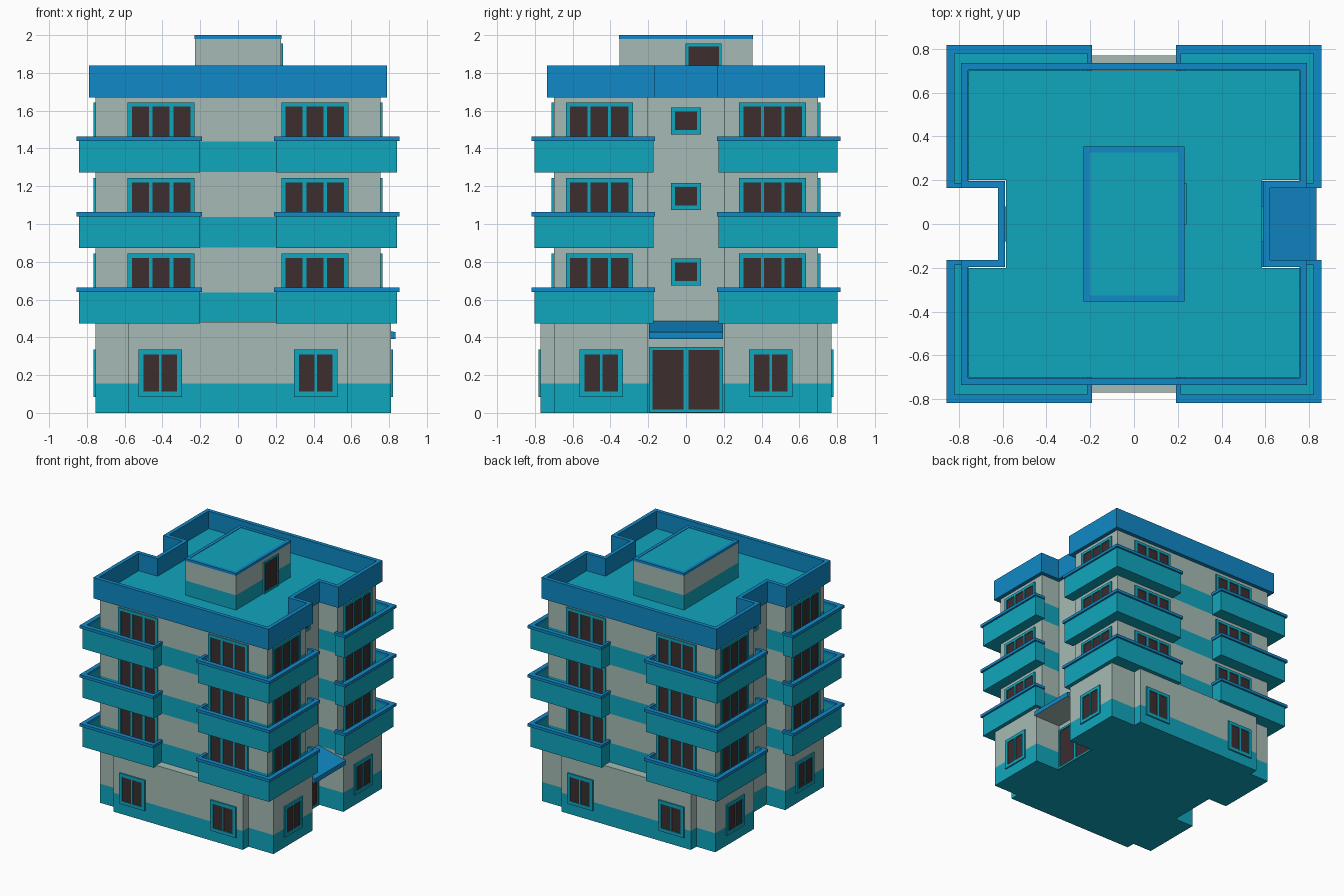
import bpy, bmesh

if "Cube" in bpy.data.objects:
    bpy.data.objects.remove(bpy.data.objects["Cube"])

def mat(name, c):
    m = bpy.data.materials.new(name)
    m.diffuse_color = (*c, 1)
    m.use_nodes = True
    m.node_tree.nodes["Principled BSDF"].inputs["Base Color"].default_value = m.diffuse_color
    return m

MATS = [mat("teal_paint", (0.005, 0.38, 0.51)), mat("pale_grey_wall", (0.38, 0.50, 0.465)),
        mat("blue_trim", (0.005, 0.25, 0.57)), mat("dark_glass", (0.045, 0.026, 0.028))]
TEAL, GREY, BLUE, DARK = range(4)

def finish(name, bm):
    bmesh.ops.recalc_face_normals(bm, faces=bm.faces[:])
    me = bpy.data.meshes.new(name)
    for m in MATS:
        me.materials.append(m)
    bm.to_mesh(me)
    bm.free()
    ob = bpy.data.objects.new(name, me)
    bpy.context.collection.objects.link(ob)
    return ob

def prism(name, poly, levels, cols, top, bottom, rule=None):
    """Stack an outline through several heights, one colour per storey band."""
    bm = bmesh.new()
    rings = [[bm.verts.new((x, y, z)) for x, y in poly] for z in levels]
    n = len(poly)
    bm.faces.new(rings[0]).material_index = bottom
    bm.faces.new(rings[-1]).material_index = top
    for k, c in enumerate(cols):
        for i in range(n):
            j = (i + 1) % n
            f = bm.faces.new((rings[k][i], rings[k][j], rings[k+1][j], rings[k+1][i]))
            f.material_index = rule(poly[i], poly[j], c) if rule else c
    return finish(name, bm)

def ring(name, outer, inner, z0, z1, col):
    """Closed band between two matching outlines."""
    bm = bmesh.new()
    loops = [[bm.verts.new((x, y, z)) for x, y in p]
             for p, z in ((outer, z0), (outer, z1), (inner, z1), (inner, z0))]
    n = len(outer)
    for k in range(4):
        a, b = loops[k], loops[(k + 1) % 4]
        for i in range(n):
            j = (i + 1) % n
            bm.faces.new((a[i], a[j], b[j], b[i])).material_index = col
    return finish(name, bm)

def rect(x, y):
    return [(-x, -y), (x, -y), (x, y), (-x, y)]

def plan(d):
    """Upper plan with a recess on each side, grown by d."""
    X, Y, nx, ny = 0.755 + d, 0.70 + d, 0.585 + d, 0.2 - d
    return [(-X, -Y), (X, -Y), (X, -ny), (nx, -ny), (nx, ny), (X, ny),
            (X, Y), (-X, Y), (-X, ny), (-nx, ny), (-nx, -ny), (-X, -ny)]

# Ground floor with projecting front/back bays and deeper right wings
half = [(.583, -.77), (.583, -.70), (.81, -.70), (.81, -.2), (.585, -.2)]
left = [(-min(x, .755), y) for x, y in half]
ground = (half + [(x, -y) for x, y in reversed(half)]
          + [(x, -y) for x, y in left] + list(reversed(left)))
prism("ground_floor", ground, [0, .155, .48], [TEAL, GREY], GREY, TEAL)

# Upper storeys: teal bands everywhere but the recessed stair walls
def stair_rule(a, b, c):
    return GREY if abs(a[0]) < .6 and abs(b[0] - a[0]) < .01 else c
prism("upper_storeys", plan(0), [.48, .638, .875, 1.036, 1.275, 1.436, 1.70],
      [TEAL, GREY, TEAL, GREY, TEAL, GREY], TEAL, TEAL, stair_rule)
ring("roof_parapet", plan(.035), plan(.003), 1.67, 1.84, BLUE)

# Rooftop stair house
prism("stair_house", rect(.228, .352), [1.69, 1.82, 1.98], [TEAL, GREY], TEAL, TEAL)
ring("stair_house_trim", rect(.23, .354), rect(.203, .327), 1.98, 2.0, BLUE)
prism("stair_house_roof", rect(.203, .327), [1.98, 1.997], [TEAL], TEAL, TEAL)

# Wrap-around corner balconies
def path(o):
    e = o * .6
    return [(.2 - e, .70), (.2 - e, .803 + o), (.842 + o, .803 + o),
            (.842 + o, .172 - e), (.755, .172 - e)]
for sx in (-1, 1):
    for sy in (-1, 1):
        flip = lambda p: [(sx * x, sy * y) for x, y in p]
        for k in range(3):
            z = .473 + .4 * k
            prism("balcony_floor", flip(path(-.001) + [(.755, .70)]), [z, z + .03],
                  [TEAL], TEAL, TEAL)
            prism("balcony_wall", flip(path(0) + path(-.02)[::-1]), [z, z + .167],
                  [TEAL], TEAL, TEAL)
            prism("balcony_rail", flip(path(.014) + path(-.024)[::-1]), [z + .167, z + .19],
                  [BLUE], BLUE, BLUE)

# Windows and doors: dark pane plate with raised frame bars
def opening(name, axis, sign, off, uc, w, z0, z1, panes, bar, mull):
    bm = bmesh.new()
    def box(u0, u1, a, b, depth, col):
        vs = []
        for d in (-.002, depth):
            for u, z in ((u0, a), (u1, a), (u1, b), (u0, b)):
                p = sign * (off + d)
                vs.append(bm.verts.new((p, u, z) if axis == 'x' else (u, p, z)))
        for q in ((0, 1, 2, 3), (4, 5, 6, 7), (0, 1, 5, 4), (1, 2, 6, 5), (2, 3, 7, 6), (3, 0, 4, 7)):
            bm.faces.new([vs[i] for i in q]).material_index = col
    u0, u1 = uc - w / 2, uc + w / 2
    box(u0 + bar / 2, u1 - bar / 2, z0 + bar / 2, z1 - bar / 2, .004, DARK)
    box(u0, u0 + bar, z0, z1, .011, TEAL)
    box(u1 - bar, u1, z0, z1, .011, TEAL)
    box(u0 + bar, u1 - bar, z1 - bar, z1, .011, TEAL)
    box(u0 + bar, u1 - bar, z0, z0 + bar, .011, TEAL)
    step = (w - 2 * bar + mull) / panes
    for i in range(1, panes):
        m = u0 + bar + i * step - mull
        box(m, m + mull, z0 + bar, z1 - bar, .011, TEAL)
    finish(name, bm)

for s in (-1, 1):
    for c in (-1, 1):
        opening("ground_window", 'y', s, .77, c * .411, .23, .085, .335, 2, .027, .012)
        opening("ground_window", 'x', s, .81 if s > 0 else .755, c * .449, .23,
                .085, .335, 2, .027, .012)
        for k in range(3):
            z = .4 * k
            opening("balcony_door", 'y', s, .70, c * .407, .355, .50 + z, .843 + z, 3, .022, .02)
            opening("balcony_door", 'x', s, .755, c * .459, .355, .50 + z, .843 + z, 3, .022, .015)
    for k in range(3):
        opening("stair_window", 'x', s, .585, 0, .16, .675 + .4 * k, .818 + .4 * k, 1, .022, 0)
opening("entrance_doors", 'x', 1, .585, 0, .39, .001, .35, 2, .017, .025)
opening("roof_door", 'x', 1, .228, .093, .19, 1.70, 1.955, 1, .014, 0)

# Sloped entrance canopy, grey underneath
bm = bmesh.new()
prof = [(.58, .39), (.833, .39), (.833, .427), (.58, .488)]
a, b = [[bm.verts.new((x, y, z)) for x, z in prof] for y in (-.197, .197)]
bm.faces.new(a).material_index = BLUE
bm.faces.new(b).material_index = BLUE
for i in range(4):
    j = (i + 1) % 4
    bm.faces.new((a[i], a[j], b[j], b[i])).material_index = GREY if i == 0 else BLUE
finish("entrance_canopy", bm)
